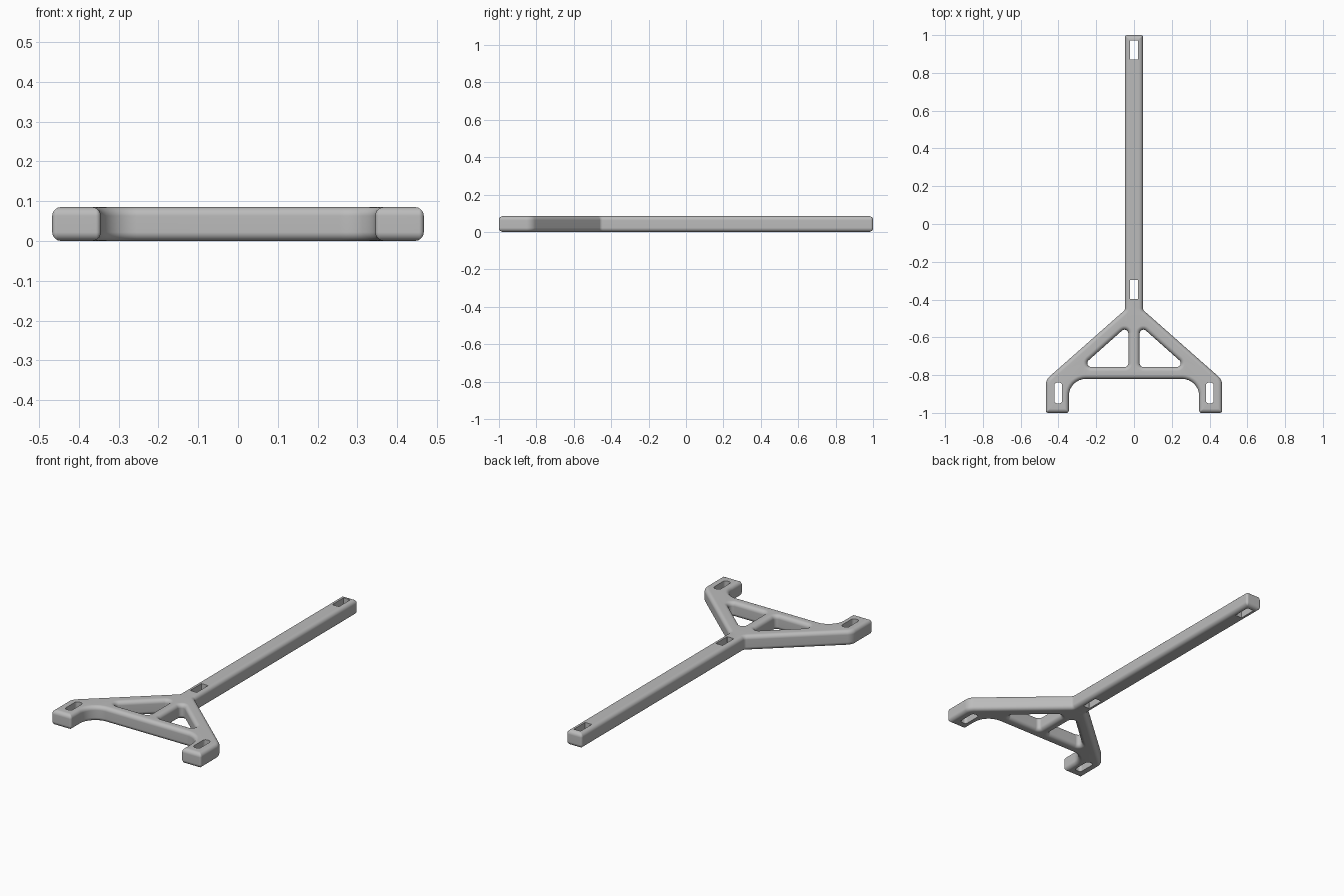
import bpy, bmesh
from math import atan2, tan, sin, cos, pi
from mathutils import Vector, Matrix

cube = bpy.data.objects.get("Cube")
if cube:
    bpy.data.objects.remove(cube, do_unlink=True)

HEIGHT = 0.085
EDGE = 0.022      # radius of the rounded rims
ARC = 8           # segments per rounded corner
RIM = 5           # segments per rounded rim


def outline(corners, inset):
    """Inset a polygon (material on its left) and round its corners."""
    pts = [Vector(c[:2]) for c in corners]
    count = len(pts)
    dirs = [(pts[(i + 1) % count] - p).normalized() for i, p in enumerate(pts)]
    result = []
    for i, p in enumerate(pts):
        u, v = dirs[i - 1], dirs[i]
        n1, n2 = Vector((-u.y, u.x)), Vector((-v.y, v.x))
        p = p + (n1 + n2) * inset / (1 + n1.dot(n2))
        turn = atan2(u.cross(v), u.dot(v))
        side = 1 if turn > 0 else -1
        r = max(corners[i][2] - side * inset, 0.002)
        start = p - u * r * tan(abs(turn) / 2)
        centre = start + n1 * side * r
        for k in range(ARC + 1):
            result.append(centre + Matrix.Rotation(turn * k / ARC, 2) @ (start - centre))
    return result


def mirrored(corners):
    return [(-x, y, r) for x, y, r in reversed(corners)]


def slot(x, y0, y1, r, half=0.021):
    return [(x - half, y0, r), (x - half, y1, r), (x + half, y1, r), (x + half, y0, r)]


def add_wall(bm, corners, profile):
    """Loft an outline through (inset, height) steps; return the rim edges."""
    rings = []
    for inset, z in profile:
        rings.append([bm.verts.new((p.x, p.y, z)) for p in outline(corners, inset)])
    n = len(rings[0])
    for low, high in zip(rings, rings[1:]):
        for i in range(n):
            j = (i + 1) % n
            bm.faces.new((low[i], low[j], high[j], high[i]))
    return [[bm.edges.get((ring[i], ring[(i + 1) % n])) for i in range(n)]
            for ring in (rings[0], rings[-1])]


# Rim profiles: rounded for the frame, straight for the slots
steps = [k / RIM * pi / 2 for k in range(RIM + 1)]
lower = [(EDGE * (1 - sin(a)), EDGE * (1 - cos(a))) for a in steps]
rounded = lower + [(d, HEIGHT - z) for d, z in reversed(lower)]
straight = [(0, 0), (0, HEIGHT)]

# Frame outline: foot, sloping brace and long beam (x, y, corner radius)
half = [(0.345, -0.82, 0.09), (0.345, -1, 0.012), (0.467, -1, 0.012),
        (0.467, -0.825, 0.06), (0.048, -0.455, 0.02), (0.048, 1, 0.012)]
# Triangular opening beside the centre strut
opening = [(0.03, -0.757, 0.02), (0.03, -0.535, 0.02), (0.28, -0.757, 0.02)]
foot_slot = slot(0.401, -0.95, -0.84, 0.016)

walls = [(half + mirrored(half), rounded),
         (opening, rounded), (mirrored(opening), rounded),
         (foot_slot, straight), (mirrored(foot_slot), straight),
         (slot(0, 0.872, 0.972, 0.002), straight),
         (slot(0, -0.398, -0.297, 0.002), straight)]

bm = bmesh.new()
bottom, top = [], []
for corners, profile in walls:
    low, high = add_wall(bm, corners, profile)
    bottom += low
    top += high
# Flat top and underside, leaving the openings free
bmesh.ops.triangle_fill(bm, edges=bottom, use_beauty=True, normal=(0, 0, -1))
bmesh.ops.triangle_fill(bm, edges=top, use_beauty=True, normal=(0, 0, 1))
bmesh.ops.recalc_face_normals(bm, faces=bm.faces)

mesh = bpy.data.meshes.new("bracket_frame")
bm.to_mesh(mesh)
bm.free()
frame = bpy.data.objects.new("bracket_frame", mesh)
bpy.context.collection.objects.link(frame)

grey = bpy.data.materials.new("plain_grey")
grey.use_nodes = True
grey.diffuse_color = (0.5, 0.5, 0.5, 1)
grey.node_tree.nodes["Principled BSDF"].inputs["Base Color"].default_value = (0.5, 0.5, 0.5, 1)
mesh.materials.append(grey)

bpy.ops.object.select_all(action='DESELECT')
frame.select_set(True)
bpy.context.view_layer.objects.active = frame
bpy.ops.object.shade_smooth_by_angle(angle=pi / 5)
weighted = frame.modifiers.new("even_shading", 'WEIGHTED_NORMAL')
weighted.keep_sharp = True
